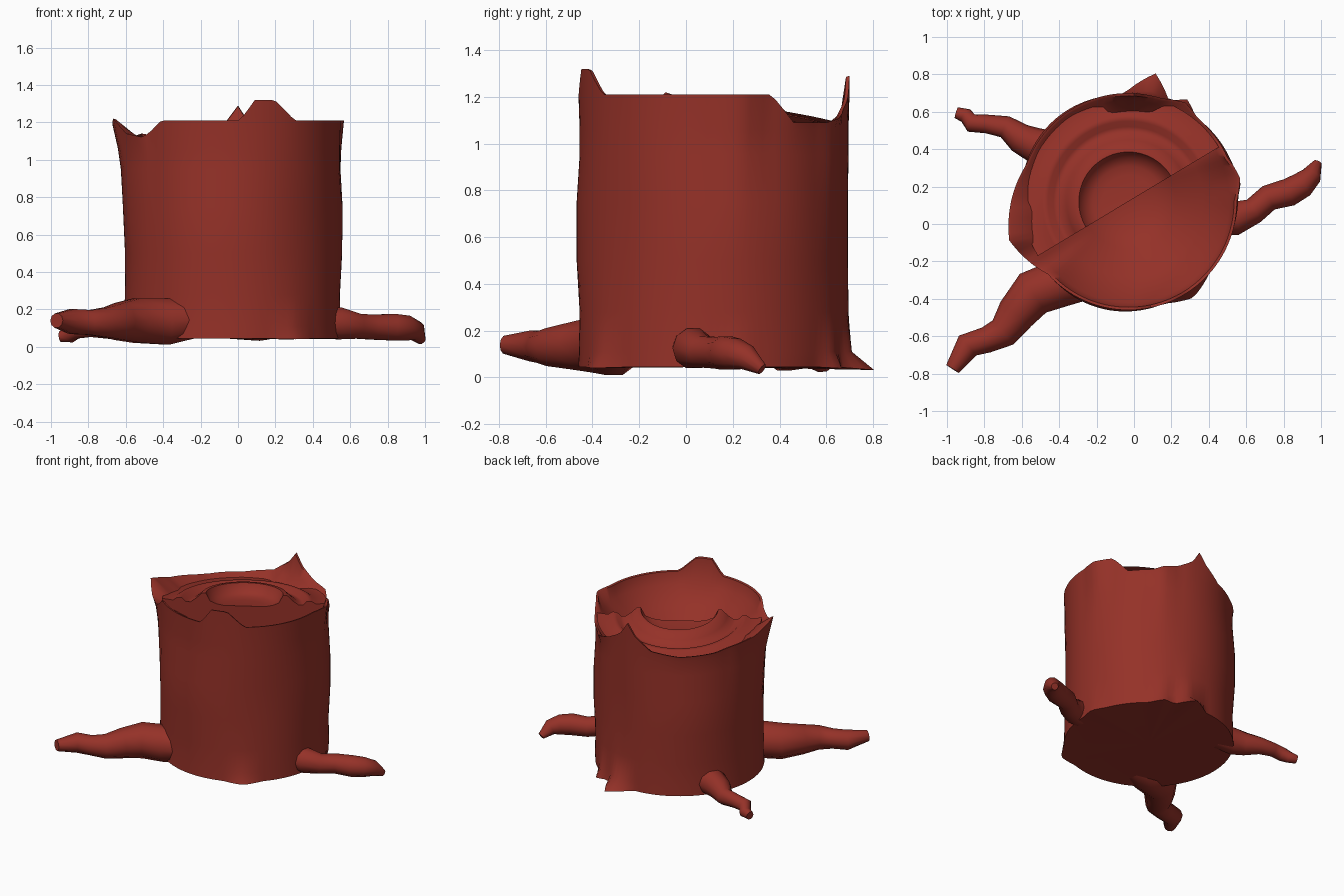
import bpy, math
from mathutils import Vector

if "Cube" in bpy.data.objects:
    bpy.data.objects.remove(bpy.data.objects["Cube"])

CX, CY = -0.03, 0.12
FLOOR = 0.82
bark = bpy.data.materials.new("red brown bark")
bark.diffuse_color = (0.30, 0.031, 0.021, 1)
bark.use_nodes = True
bark.node_tree.nodes["Principled BSDF"].inputs["Base Color"].default_value = bark.diffuse_color


def interp(pts, x):
    for (a, u), (b, v) in zip(pts, pts[1:]):
        if a <= x <= b:
            return u + (v - u) * (x - a) / (b - a)
    return pts[-1][1]


def make(name, verts, faces, angle=50):
    me = bpy.data.meshes.new(name)
    me.from_pydata(verts, [], faces)
    me.materials.append(bark)
    ob = bpy.data.objects.new(name, me)
    bpy.context.collection.objects.link(ob)
    bpy.ops.object.select_all(action='DESELECT')
    ob.select_set(True)
    bpy.context.view_layer.objects.active = ob
    bpy.ops.object.shade_smooth_by_angle(angle=math.radians(angle))
    return ob


def polar(deg, r, z):
    a = math.radians(deg)
    return (CX + r * math.cos(a), CY + r * math.sin(a), z)


# rim height, foot flare and upper bulge by angle
rim = [(0, 1.21), (25, 1.21), (36, 1.09), (54, 1.09), (69, 1.13), (78, 1.18), (82, 1.21), (87, 1.29),
       (93, 1.21), (105, 1.12), (125, 1.09), (150, 1.10), (180, 1.15), (198, 1.22), (207, 1.14),
       (217, 1.12), (229, 1.21), (274, 1.21), (282, 1.32), (293, 1.32), (305, 1.21), (360, 1.21)]
foot = [(0, .58), (10, .61), (20, .58), (50, .57), (60, .63), (68, .58), (78, .70), (92, .58),
        (290, .58), (304, .62), (318, .58), (360, .58)]
bulge = [(0, 0), (12, .03), (24, 0), (50, 0), (60, .03), (72, 0), (160, 0), (198, .09), (222, 0), (360, 0)]

# hollow trunk: outer wall, thin rim, funnel, small flat bottom
N = 120
rows = 13
verts, faces = [], []
for i in range(N):
    d = i * 360 / N
    top = interp(rim, d)
    b = interp(bulge, d)
    f = interp(foot, d)
    wob = 0.01 * math.sin(math.radians(3 * d + 40))
    ring = [(f, .044 - (f - .58) * .1), (.578 + (f - .58) * .2, .11), (.575, .28), (.58 + wob, .5),
            (.58 + b * .25 + wob, .75), (.575 + b * .4, .95),
            (.575 + b * .65, 1.06), (.58 + b, top), (.565 + b, top - .004),
            (.54, min(top - .05, 1.12)), (.40, 1.01), (.25, .89), (.14, FLOOR)]
    verts += [polar(d, r, z) for r, z in ring]
for i in range(N):
    a, b = i * rows, (i + 1) % N * rows
    for j in range(rows - 1):
        faces.append((a + j, b + j, b + j + 1, a + j + 1))
verts += [(CX, CY, .045), (CX, CY, FLOOR)]
for i in range(N):
    a, b = i * rows, (i + 1) % N * rows
    faces.append((b, a, N * rows))
    faces.append((a + rows - 1, b + rows - 1, N * rows + 1))
make("hollow_trunk", verts, faces)

# ridged growth rings over the back left half, tilted down to the back, with a step
prof = [(0.001, 1.02), (.14, 1.02), (.19, 1.03), (.235, 1.05), (.265, 1.11), (.29, 1.11), (.33, 1.07),
        (.37, 1.04), (.40, 1.04), (.43, 1.07), (.46, 1.07), (.49, 1.05), (.565, 1.06)]
P, S = len(prof), 40


def ring_point(d, r, z):
    return polar(d, r, z + .08 * (1 - r / .565 * math.sin(math.radians(d - 31))))


verts, faces = [], []
for i in range(S + 1):
    verts += [ring_point(31 + 180 * i / S, r, z) for r, z in prof]
for i in range(S):
    for j in range(P - 1):
        a, b = i * P + j, (i + 1) * P + j
        faces.append((a, a + 1, b + 1, b))
make("growth_rings", verts, faces, 60)
funnel = [(0, FLOOR), (.14, FLOOR), (.54, 1.06)]
edge = [(31, r, z) for r, z in reversed(prof)] + [(211, r, z) for r, z in prof]
verts = [ring_point(*e) for e in edge] + [polar(d, r, interp(funnel, r)) for d, r, z in edge]
E = len(edge)
make("broken_step", verts, [(i, i + 1, E + i + 1, E + i) for i in range(E - 1)])


# roots: tapered bent tubes
def root(name, path, sides=10):
    verts, faces = [], []
    for k, p in enumerate(path):
        c = Vector(p[:3])
        t = (Vector(path[min(k + 1, len(path) - 1)][:3]) - Vector(path[max(k - 1, 0)][:3])).normalized()
        u = t.cross(Vector((0, 0, 1))).normalized()
        w = u.cross(t)
        for s in range(sides):
            a = 2 * math.pi * s / sides
            verts.append(c + p[3] * (u * math.cos(a) + w * math.sin(a)))
    for k in range(len(path) - 1):
        for s in range(sides):
            a, b = k * sides + s, k * sides + (s + 1) % sides
            faces.append((b, a, a + sides, b + sides))
    faces.append(tuple(range(sides)))
    faces.append(tuple(reversed(range((len(path) - 1) * sides, len(path) * sides))))
    make(name, verts, faces, 60)


root("front_left_root", [(-.20, -.29, .15, .10), (-.38, -.31, .135, .13), (-.54, -.37, .14, .125),
                         (-.63, -.48, .135, .105), (-.70, -.58, .13, .085), (-.79, -.62, .13, .07),
                         (-.89, -.65, .135, .07), (-.97, -.775, .14, .04)])
root("right_root", [(.42, .02, .13, .08), (.54, .03, .125, .09), (.64, .07, .11, .07),
                    (.72, .14, .105, .07), (.83, .17, .105, .075), (.90, .21, .10, .07),
                    (.95, .26, .085, .055), (.98, .325, .035, .025)])
root("back_left_root", [(-.40, .40, .13, .09), (-.53, .42, .12, .095), (-.61, .46, .11, .08),
                        (-.69, .52, .10, .06), (-.79, .535, .10, .05), (-.87, .54, .09, .05),
                        (-.90, .58, .06, .04), (-.95, .595, .055, .03)])
